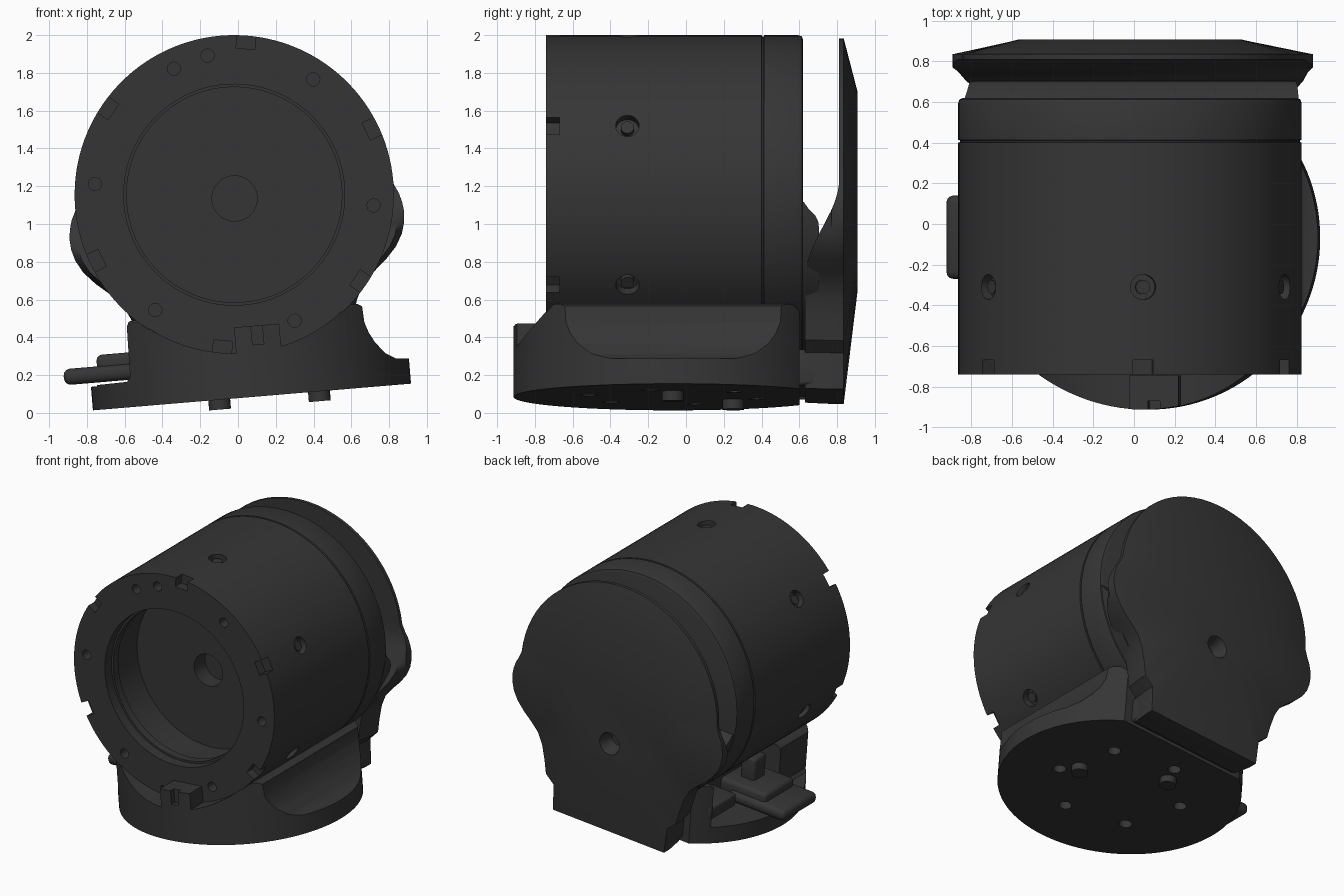
import bpy, bmesh, math
from math import sin, cos, radians
from mathutils import Matrix, Vector

if "Cube" in bpy.data.objects:
    bpy.data.objects.remove(bpy.data.objects["Cube"])

mat = bpy.data.materials.new("dark_grey")
mat.use_nodes = True
GREY = (0.036, 0.036, 0.036, 1)
mat.diffuse_color = GREY
shader = mat.node_tree.nodes["Principled BSDF"]
shader.inputs["Base Color"].default_value = GREY
shader.inputs["Roughness"].default_value = 0.6

# Everything is built around the barrel axis, then leaned slightly as a whole
LEAN = Matrix.Translation((-0.02, 0, 1.155)) @ Matrix.Rotation(radians(-4.8), 4, 'Y')


def finish(name, bm):
    bmesh.ops.recalc_face_normals(bm, faces=bm.faces)
    bm.transform(LEAN)
    me = bpy.data.meshes.new(name)
    bm.to_mesh(me)
    bm.free()
    me.materials.append(mat)
    ob = bpy.data.objects.new(name, me)
    bpy.context.collection.objects.link(ob)
    return ob


def select(ob):
    bpy.ops.object.select_all(action='DESELECT')
    ob.select_set(True)
    bpy.context.view_layer.objects.active = ob


def boolean(ob, bm, op='DIFFERENCE'):
    cutter = finish("cutter", bm)
    cutter.hide_render = True
    mod = ob.modifiers.new("cut", 'BOOLEAN')
    mod.operation, mod.object, mod.solver = op, cutter, 'EXACT'
    select(ob)
    bpy.ops.object.modifier_apply(modifier=mod.name)
    bpy.data.objects.remove(cutter)


def smooth(ob, angle=30):
    select(ob)
    bpy.ops.object.shade_smooth_by_angle(angle=radians(angle))


def add_rod(bm, r, p0, p1, n=24, r2=None):
    p0, p1 = Vector(p0), Vector(p1)
    d = p1 - p0
    m = Matrix.Translation((p0 + p1) / 2) @ d.to_track_quat('Z', 'Y').to_matrix().to_4x4()
    bmesh.ops.create_cone(bm, cap_ends=True, segments=n, radius1=r,
                          radius2=r if r2 is None else r2, depth=d.length, matrix=m)


def add_box(bm, lo, hi, turn=Matrix()):
    lo, hi = Vector(lo), Vector(hi)
    m = turn @ Matrix.Translation((lo + hi) / 2) @ Matrix.Diagonal((*(hi - lo), 1))
    bmesh.ops.create_cube(bm, size=1, matrix=m)


def bridge(bm, rings):
    n = len(rings[0])
    for a, b in zip(rings, rings[1:]):
        for i in range(n):
            j = (i + 1) % n
            bm.faces.new((a[i], a[j], b[j], b[i]))


def loft(rings):
    bm = bmesh.new()
    loops = [[bm.verts.new(p) for p in ring] for ring in rings]
    bridge(bm, loops)
    bm.faces.new(loops[0])
    bm.faces.new(loops[-1])
    return bm


def bevelled_box(name, lo, hi, width):
    bm = bmesh.new()
    add_box(bm, lo, hi)
    bmesh.ops.bevel(bm, geom=bm.edges[:], offset=width, segments=3, affect='EDGES', profile=0.5)
    smooth(finish(name, bm))


def polar(r, deg, y):
    return (r * cos(radians(deg)), y, r * sin(radians(deg)))


def footprint():
    bm = bmesh.new()
    add_rod(bm, .845, (.004, -.068, -1.3), (.004, -.068, -.4), 128)
    return bm


# Barrel: lathed around the y axis, with a recessed front and a seam groove
R = 0.845
profile = [(0, -.33), (.6, -.33), (.6, -.6), (.57, -.6), (.57, -.66), (.585, -.66), (.585, -.74),
           (R, -.74), (R, .40), (.837, .403), (.837, .411), (R, .414),
           (R, .595), (.838, .613), (.82, .62), (0, .62)]
bm = bmesh.new()
vs = [bm.verts.new((r, y, 0)) for r, y in profile]
es = [bm.edges.new(p) for p in zip(vs, vs[1:])]
bmesh.ops.spin(bm, geom=vs + es, cent=(0, 0, 0), axis=(0, 1, 0), angle=math.tau, steps=128, use_merge=True)
bmesh.ops.remove_doubles(bm, verts=bm.verts, dist=1e-5)
barrel = finish("barrel", bm)

# Rim notches, face holes, side screw pockets and the central lens hole
STEPS = [20.8 + 60 * k for k in range(6)]
cut = bmesh.new()
for a in STEPS:
    add_box(cut, (.775, -.8, -.05), (.95, -.67, .05), Matrix.Rotation(radians(-a), 4, 'Y'))
    add_rod(cut, .062, polar(.79, a, -.31), polar(.95, a, -.31))
    add_rod(cut, .035, polar(.74, a + 30, -.8), polar(.74, a + 30, -.66))
add_rod(cut, .035, polar(.75, 96, -.8), polar(.75, 96, -.66))
add_rod(cut, .12, (0, -.4, -.02), (0, -.2, -.02), 48)
boolean(barrel, cut)
smooth(barrel)

bm = bmesh.new()
for a in STEPS:
    add_rod(bm, .035, polar(.78, a, -.31), polar(.825, a, -.31), 16)
smooth(finish("side_screws", bm))

# Neck: lower rear part of the barrel, with a softly sloped top
rings = []
for y, top in ((.60, -.09), (.625, -.11), (.65, -.145), (.685, -.18), (.70, -.21), (.705, -.25)):
    start = math.degrees(math.asin(top / .83))
    rings.append([polar(.83, start - (180 + 2 * start) * i / 48, y) for i in range(49)])
smooth(finish("neck", loft(rings)), 50)

# Base: profile flared on one flank and stepped on the other, trimmed to a round footprint
BOTTOM = -1.075
section = [(.88, BOTTOM), (.88, -.945), (.78, -.935), (.73, -.905), (.68, -.845), (.65, -.79),
           (.63, -.73), (.625, -.645), (.60, -.63),
           (-.60, -.63), (-.625, -.645), (-.63, -.92), (-.65, -.94), (-.88, -.945), (-.88, BOTTOM)]
base = finish("base", loft([[(x, y, z) for x, z in section] for y in (-1.0, .6)]))
boolean(base, footprint(), 'INTERSECT')
cradle = bmesh.new()
add_rod(cradle, .84, (0, -1.2, 0), (0, .8, 0), 128)
boolean(base, cradle)
bay = bmesh.new()
add_box(bay, (-1, -.3, -.95), (-.42, .5, -.5))
boolean(base, bay)
holes = bmesh.new()
for k in range(6):
    a = radians(60 * k + 45)
    x, y = .46 * cos(a), -.07 + .46 * sin(a)
    add_rod(holes, .045, (x, y, -1.2), (x, y, -1.0), 20)
boolean(base, holes)
smooth(base)

# Bottom pins
bm = bmesh.new()
for x, y in ((-.17, .25), (.36, -.07)):
    add_rod(bm, .058, (x, y, -1.127), (x, y, -1.04))
smooth(finish("bottom_pins", bm))

# Front tab: follows the round footprint, with a notch in its middle
bm = bmesh.new()
add_box(bm, (-.06, -1, -.95), (.18, -.745, -.70))
tab = finish("front_tab", bm)
boolean(tab, footprint(), 'INTERSECT')
bm = bmesh.new()
add_box(bm, (.03, -1, -.80), (.09, -.87, -.6))
boolean(tab, bm)
smooth(tab)

# Cable connector and clamp in the open side bay
bevelled_box("connector", (-.98, -.27, -.93), (-.5, .14, -.845), .035)
bevelled_box("connector_shoulder", (-.80, -.24, -.91), (-.4, .11, -.785), .03)
bevelled_box("clamp_post", (-.62, -.14, -.82), (-.5, 0, -.62), .02)
bevelled_box("clamp_rail", (-.62, .2, -.9), (-.4, .52, -.8), .02)

# Back plate: domed shield, thick at its lower half
side = [polar(.828, 90 - 5 * (i + .5), 0)[::2] for i in range(18)]
side += [(.848, -.02), (.868, -.06), (.882, -.11), (.889, -.16), (.884, -.22), (.867, -.28), (.83, -.345),
         (.77, -.41), (.70, -.47), (.64, -.53), (.60, -.61), (.57, -.72), (.55, -.82), (.48, -.88),
         (.47, -1.072)]
outline = side + [(-x, z) for x, z in reversed(side)]
n = len(outline)


def front_y(z):
    t = min(max((z + .50) / .5, 0), 1)
    return .63 + .18 * t * t * (3 - 2 * t)


bm = bmesh.new()
front = [bm.verts.new((x * .96, front_y(z), z * .995)) for x, z in outline]
edge_a = [bm.verts.new((x, max(front_y(z), .77), z)) for x, z in outline]
edge_b = [bm.verts.new((x, .835, z)) for x, z in outline]
inner = []
for x, z in outline:
    d = Vector((x, z)).normalized() * .55
    inner.append(bm.verts.new((d.x, .907, d.y)))
bridge(bm, [front, edge_a, edge_b, inner])
bm.faces.new(inner)
for i in range(n // 2 - 1):
    bm.faces.new((front[i], front[i + 1], front[n - 2 - i], front[n - 1 - i]))
plate = finish("back_plate", bm)
cut = bmesh.new()
add_rod(cut, .05, (.0, .80, -.36), (.0, .93, -.36), 32, .09)
boolean(plate, cut)
smooth(plate, 35)

# Hinge strip joining base and back plate
bevelled_box("hinge_strip", (-.46, .57, -1.05), (.46, .70, -.86), .02)
